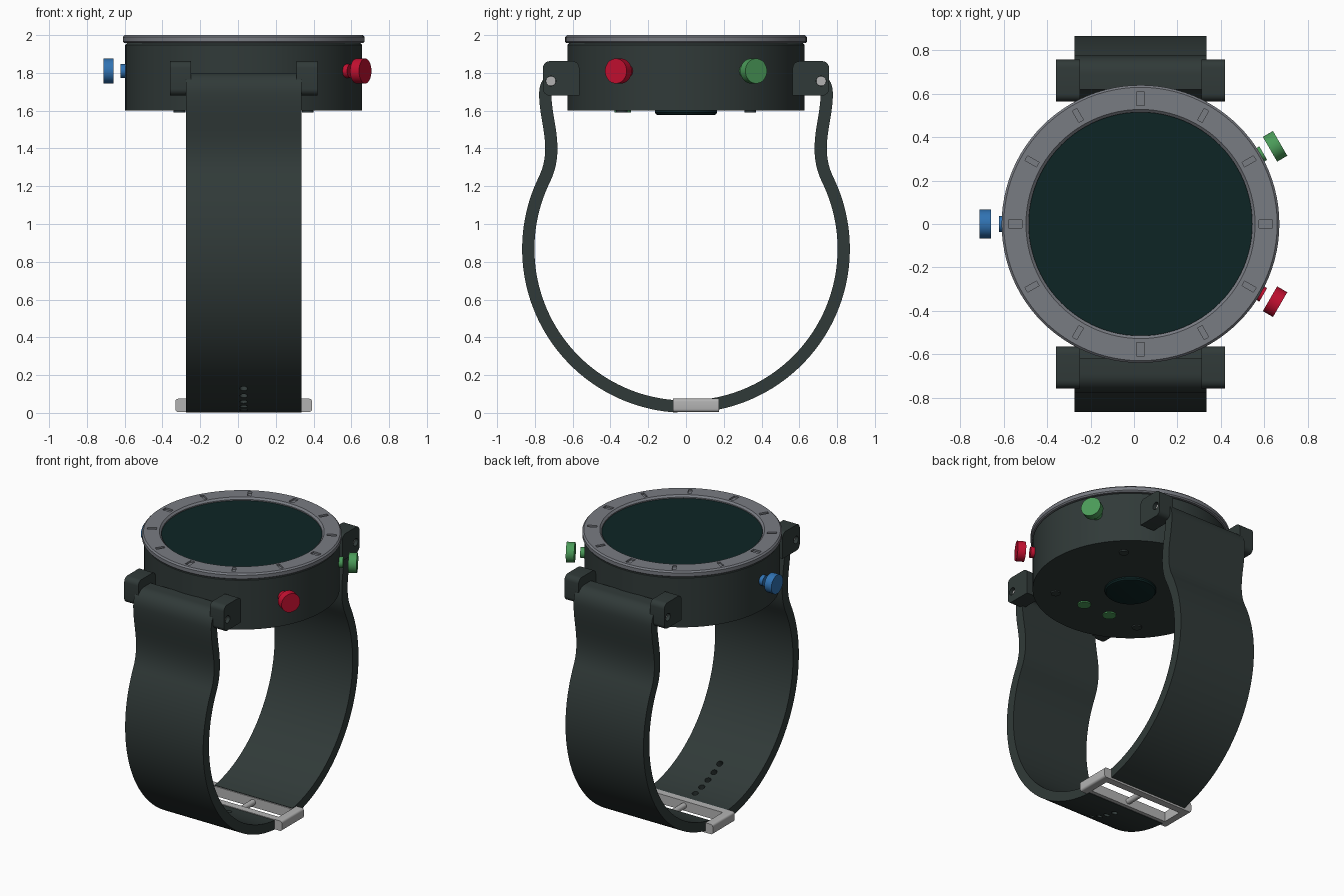
import bpy, bmesh, math
from mathutils import Matrix, Vector
from mathutils.geometry import interpolate_bezier

old = bpy.data.objects.get("Cube")
if old:
    bpy.data.objects.remove(old, do_unlink=True)

CX = 0.03  # centre line of the watch case


def material(name, r, g, b):
    m = bpy.data.materials.new(name)
    m.use_nodes = True
    m.diffuse_color = (r, g, b, 1)
    bsdf = next(n for n in m.node_tree.nodes if n.type == 'BSDF_PRINCIPLED')
    bsdf.inputs["Base Color"].default_value = (r, g, b, 1)
    return m


CHARCOAL = material("charcoal", 0.03, 0.042, 0.04)
STEEL = material("bezel_grey", 0.19, 0.2, 0.225)
GLASS = material("dark_teal_glass", 0.004, 0.018, 0.018)
SILVER = material("silver", 0.45, 0.45, 0.45)
RED = material("red", 0.55, 0.005, 0.03)
GREEN = material("green", 0.07, 0.33, 0.1)
BLUE = material("blue", 0.03, 0.17, 0.45)


def finish(name, bm, mat):
    bmesh.ops.recalc_face_normals(bm, faces=bm.faces)
    me = bpy.data.meshes.new(name)
    bm.to_mesh(me)
    bm.free()
    ob = bpy.data.objects.new(name, me)
    bpy.context.collection.objects.link(ob)
    me.materials.append(mat)
    return ob


def activate(ob):
    bpy.ops.object.select_all(action='DESELECT')
    ob.select_set(True)
    bpy.context.view_layer.objects.active = ob


def smooth(ob):
    activate(ob)
    bpy.ops.object.shade_smooth_by_angle(angle=math.radians(30))
    return ob


def lathe(name, profile, mat, x=CX, y=0):
    """Revolve a list of (radius, z) about a vertical axis."""
    bm = bmesh.new()
    vs = [bm.verts.new((r, 0, z)) for r, z in profile]
    es = [bm.edges.new(p) for p in zip(vs, vs[1:])]
    bmesh.ops.spin(bm, geom=vs + es, cent=(0, 0, 0), axis=(0, 0, 1),
                   angle=math.tau, steps=96)
    bmesh.ops.remove_doubles(bm, verts=bm.verts, dist=1e-5)
    bmesh.ops.translate(bm, verts=bm.verts, vec=(x, y, 0))
    return smooth(finish(name, bm, mat))


def rod(name, centre, axis, radius, length, mat, sides=40):
    bm = bmesh.new()
    turn = Vector((0, 0, 1)).rotation_difference(Vector(axis)).to_matrix().to_4x4()
    bmesh.ops.create_cone(bm, cap_ends=True, segments=sides, radius1=radius,
                          radius2=radius, depth=length,
                          matrix=Matrix.Translation(centre) @ turn)
    return smooth(finish(name, bm, mat))


def box(name, lo, hi, mat, spin=0.0):
    """Box between two corners, turned about the case centre axis."""
    lo, hi = Vector(lo), Vector(hi)
    bm = bmesh.new()
    bmesh.ops.create_cube(bm, size=1, matrix=Matrix.Translation((lo + hi) / 2)
                          @ Matrix.Diagonal((hi - lo).to_4d()))
    pivot = Matrix.Translation((CX, 0, 0))
    bm.transform(pivot @ Matrix.Rotation(spin, 4, 'Z') @ pivot.inverted())
    return finish(name, bm, mat)


def bevel_edges(ob, width, segments, test):
    bm = bmesh.new()
    bm.from_mesh(ob.data)
    edges = [e for e in bm.edges if test(*(v.co for v in e.verts))]
    bmesh.ops.bevel(bm, geom=edges, offset=width, segments=segments,
                    profile=0.5, affect='EDGES')
    bm.to_mesh(ob.data)
    bm.free()
    return ob


def cut(ob, cutters):
    """Subtract the cutters and remove them."""
    activate(ob)
    for c in cutters:
        c.hide_render = True
        mod = ob.modifiers.new("cut", 'BOOLEAN')
        mod.operation, mod.solver, mod.object = 'DIFFERENCE', 'EXACT', c
        bpy.ops.object.modifier_apply(modifier=mod.name)
    for c in cutters:
        bpy.data.objects.remove(c, do_unlink=True)
    smooth(ob)


# Case, bezel ring and screen
lathe("case", [(0, 1.6), (0.627, 1.6), (0.627, 1.948), (0.617, 1.958), (0, 1.958)], CHARCOAL)
bezel = lathe("bezel", [(0.515, 1.957), (0.632, 1.957), (0.64, 1.965), (0.64, 1.99),
                        (0.63, 2.0), (0.528, 2.0), (0.515, 1.988), (0.515, 1.957)], STEEL)
lathe("screen", [(0, 1.957), (0.516, 1.957), (0.516, 1.98), (0, 1.98)], GLASS)

# Hour marks sunk into the bezel, wider at the quarters
marks = []
for i in range(12):
    w = 0.018 if i % 3 == 0 else 0.012
    marks.append(box("mark_cutter", (CX + 0.547, -w, 1.988), (CX + 0.608, w, 2.05),
                     STEEL, math.tau * i / 12))
cut(bezel, marks)

# Push buttons: a stem at the case and a cap standing off it
for name, degrees, mat in (("upper", 30, GREEN), ("lower", -30, RED), ("side", 180, BLUE)):
    a = math.radians(degrees)
    d = Vector((math.cos(a), math.sin(a), 0))
    base = Vector((CX, 0, 1.81))
    rod(name + "_button_stem", base + d * 0.63, d, 0.036, 0.046, mat)
    rod(name + "_button_cap", base + d * 0.716, d, 0.066, 0.054, mat)

# Underside: sensor dome, case screws and charging contacts
lathe("sensor_window", [(0, 1.576), (0.145, 1.576), (0.158, 1.58), (0.165, 1.59),
                        (0.165, 1.602), (0, 1.602)], GLASS)
for sx in (-1, 1):
    for sy in (-1, 1):
        rod("case_screw", (CX + sx * 0.34, sy * 0.34, 1.598), (0, 0, 1), 0.031, 0.014, CHARCOAL, 24)
    rod("charging_contact", (CX + sx * 0.105, -0.335, 1.598), (0, 0, 1), 0.043, 0.014, GREEN, 24)

# Lugs and spring bars
for sy in (-1, 1):
    for sx in (-1, 1):
        xs = sorted((CX + sx * 0.28, CX + sx * 0.39))
        ys = sorted((sy * 0.565, sy * 0.757))
        lug = box("lug", (xs[0], ys[0], 1.68), (xs[1], ys[1], 1.862), CHARCOAL)
        bevel_edges(lug, 0.035, 6, lambda a, b: abs(a.x - b.x) > 0.05 and (
            abs(a.y) > 0.7 or a.z > 1.8))
        cut(lug, [rod("pin_cutter", (CX, sy * 0.715, 1.757), (1, 0, 0), 0.026, 1, CHARCOAL, 24)])
    rod("spring_bar", (CX, sy * 0.715, 1.757), (1, 0, 0), 0.0255, 0.73, SILVER, 24)

# Strap halves: a bent strip along a curved side path
R, CZ, HALF = 0.835, 0.868, 0.305
MEET = math.radians(64)  # where the round part turns into the neck


def strap_path(end_angle):
    joint = Vector((R * math.sin(MEET), CZ + R * math.cos(MEET), 0))
    along = Vector((-math.cos(MEET), math.sin(MEET), 0))
    waist = Vector((0.713, 1.40, 0))
    shoulder = Vector((0.745, 1.69, 0))
    top = Vector((0.69, 1.767, 0))
    up = Vector((0, 1, 0))
    pts = [Vector((0.62, 1.767, 0))]
    pts += interpolate_bezier(top, top + Vector((0.035, 0, 0)), shoulder + up * 0.045, shoulder, 9)
    pts += interpolate_bezier(shoulder, shoulder - up * 0.1, waist + up * 0.1, waist, 14)[1:]
    pts += interpolate_bezier(waist, waist - up * 0.06, joint + along * 0.06, joint, 10)[1:]
    n = 48
    for i in range(1, n + 1):
        a = MEET + (math.pi - end_angle - MEET) * i / n
        pts.append(Vector((R * math.sin(a), CZ + R * math.cos(a), 0)))
    return pts


def strap(name, side, end_angle):
    bm = bmesh.new()
    rows = [[bm.verts.new((CX + s * HALF, side * p.x, p.y)) for s in (-1, 1)]
            for p in strap_path(end_angle)]
    for (a, b), (c, d) in zip(rows, rows[1:]):
        bm.faces.new((a, b, d, c))
    ob = finish(name, bm, CHARCOAL)
    mod = ob.modifiers.new("thickness", 'SOLIDIFY')
    mod.thickness, mod.offset, mod.use_even_offset = 0.065, 0, True
    activate(ob)
    bpy.ops.object.modifier_apply(modifier=mod.name)
    return smooth(ob)


front_strap = strap("front_strap", -1, math.radians(3))
strap("back_strap", 1, math.radians(9.5))

# Row of buckle holes in the front strap
holes = []
for i in range(5):
    a = math.radians(10.5 + 5.25 * i)
    d = Vector((0, -math.sin(a), -math.cos(a)))
    holes.append(rod("hole_cutter", Vector((CX, 0, CZ)) + d * R, d, 0.021, 0.2, CHARCOAL, 20))
cut(front_strap, holes)

# Buckle frame with a centre tongue
for sx in (-1, 1):
    xs = sorted((CX + sx * 0.305, CX + sx * 0.362))
    end = box("buckle_end", (xs[0], -0.07, 0.005), (xs[1], 0.175, 0.075), SILVER)
    bevel_edges(end, 0.015, 4, lambda a, b: abs(a.y - b.y) > 0.1 and (a.x - CX) * sx > 0.33)
    smooth(end)
for name, y0, y1 in (("front_buckle_bar", -0.07, -0.02), ("back_buckle_bar", 0.125, 0.175)):
    box(name, (CX - 0.31, y0, 0.005), (CX + 0.31, y1, 0.073), SILVER)
rod("buckle_tongue", (CX, 0.05, 0.04), (0, 1, 0), 0.02, 0.17, SILVER, 16)
